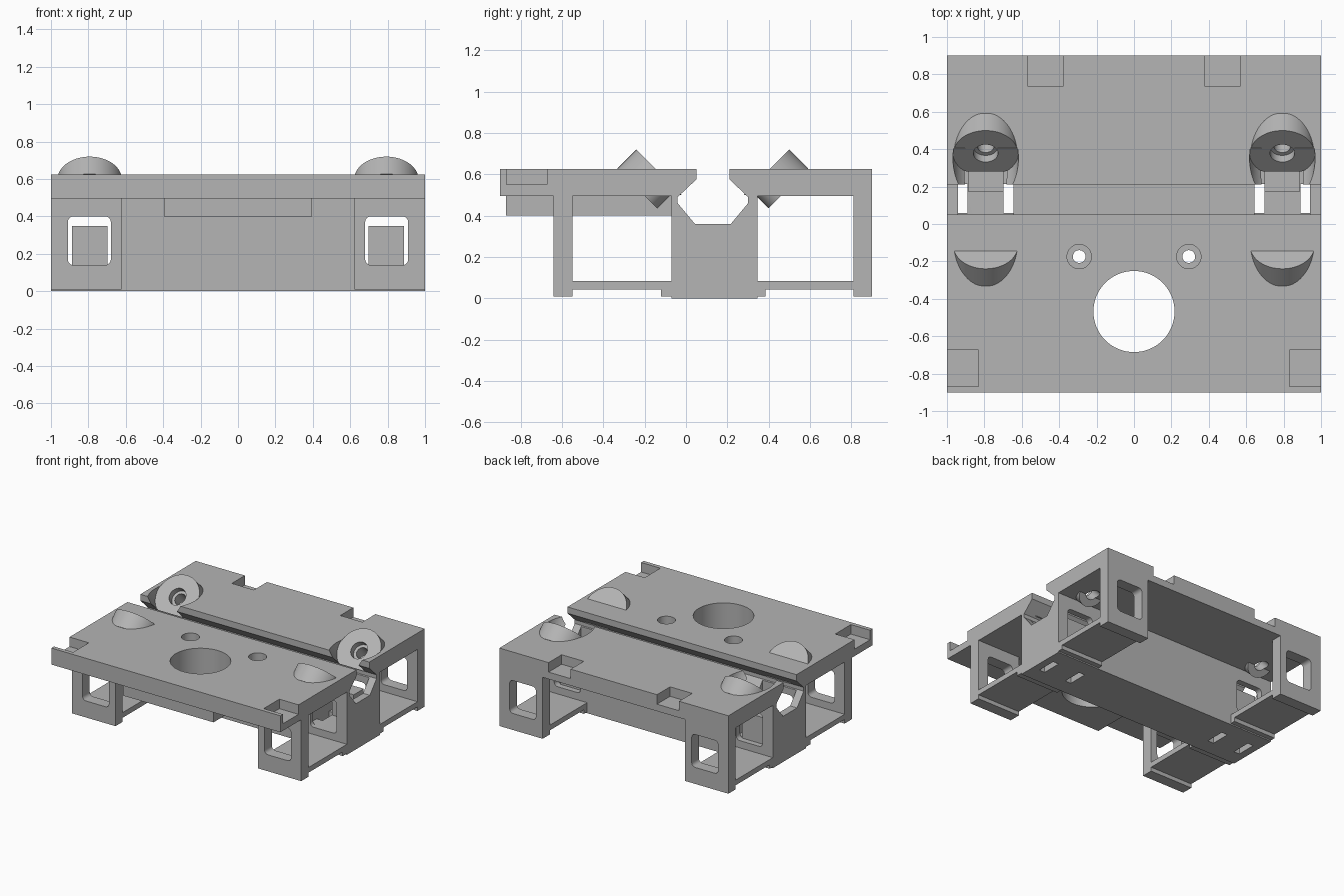
import bpy, bmesh, math
from mathutils import Vector, Matrix

cube = bpy.data.objects.get("Cube")
if cube:
    bpy.data.objects.remove(cube, do_unlink=True)

GREY = (0.46, 0.46, 0.46, 1)
grey = bpy.data.materials.new("plain grey")
grey.use_nodes = True
grey.diffuse_color = GREY
grey.node_tree.nodes["Principled BSDF"].inputs["Base Color"].default_value = GREY


def finish(name, bm):
    bmesh.ops.recalc_face_normals(bm, faces=bm.faces)
    mesh = bpy.data.meshes.new(name)
    bm.to_mesh(mesh)
    bm.free()
    mesh.materials.append(grey)
    obj = bpy.data.objects.new(name, mesh)
    bpy.context.collection.objects.link(obj)
    return obj


def box(name, x, y, z, round_y=0):
    """Box from three (low, high) ranges, edges along y optionally rounded."""
    bm = bmesh.new()
    bmesh.ops.create_cube(bm, size=1)
    for v in bm.verts:
        v.co = [r[0] if c < 0 else r[1] for c, r in zip(v.co, (x, y, z))]
    if round_y:
        edges = [e for e in bm.edges
                 if abs(e.verts[0].co.y - e.verts[1].co.y) > 1e-4]
        bmesh.ops.bevel(bm, geom=edges, offset=round_y, segments=5,
                        profile=0.5, affect='EDGES')
    return finish(name, bm)


def rod(name, start, end, radius):
    """Cylinder between two points."""
    start, end = Vector(start), Vector(end)
    axis = end - start
    bm = bmesh.new()
    bmesh.ops.create_cone(bm, cap_ends=True, segments=64, radius1=radius,
                          radius2=radius, depth=axis.length)
    turn = axis.to_track_quat('Z', 'Y').to_matrix().to_4x4()
    bm.transform(Matrix.Translation((start + end) / 2) @ turn)
    return finish(name, bm)


def mirrored(s, low, high):
    return (low, high) if s > 0 else (-high, -low)


def cut(targets, cutters):
    for target in targets:
        bpy.context.view_layer.objects.active = target
        for c in cutters:
            mod = target.modifiers.new("cut", 'BOOLEAN')
            mod.operation = 'DIFFERENCE'
            mod.solver = 'EXACT'
            mod.object = c
            bpy.ops.object.modifier_apply(modifier=mod.name)
    for c in cutters:
        bpy.data.objects.remove(c, do_unlink=True)


parts = []

# Top plate and central beam with the rail groove, as one extruded profile
profile = [(-.9, .495), (-.07, .495), (-.07, 0), (.345, 0), (.345, .495),
           (.9, .495), (.9, .625), (.21, .625), (.21, .575), (.3, .49),
           (.3, .46), (.217, .36), (.043, .36), (-.04, .46), (-.04, .49),
           (.05, .575), (.05, .625), (-.9, .625)]
bm = bmesh.new()
face = bm.faces.new([bm.verts.new((-1, y, z)) for y, z in profile])
ext = bmesh.ops.extrude_face_region(bm, geom=[face])
bmesh.ops.translate(bm, vec=(2, 0, 0),
                    verts=[g for g in ext["geom"] if isinstance(g, bmesh.types.BMVert)])
body = finish("plate_and_beam", bm)
parts.append(body)

# Thick pad under the front half, with the large bore and four bolt holes
pad = box("under_pad", (-.395, .395), (-.87, -.07), (.4, .495))
parts.append(pad)
bores = [rod("bore", (0, -.468, .3), (0, -.468, .7), .217)]
for x in (-.293, .293):
    for y in (-.174, -.76):
        bores.append(rod("bolt_hole", (x, y, .3), (x, y, .7), .034))
        bores.append(rod("bolt_head_seat", (x, y, .56), (x, y, .7), .065))
cut([body, pad], bores)

for s in (-1, 1):
    side = "left" if s > 0 else "right"
    cx = s * .793

    # Corner and rear mounting notches with their holes
    cut([body], [
        box("corner_notch", mirrored(s, .832, 1.1), (-.868, -.673), (.55, .7)),
        rod("corner_hole", (s * .925, -.767, .4), (s * .925, -.767, .7), .034),
        box("rear_notch", mirrored(s, .377, .57), (.737, 1), (.55, .7)),
        rod("rear_hole", (s * .472, .832, .4), (s * .472, .832, .7), .043)])

    # Chamber in the beam, open to the groove, front, back and bottom slots
    cut([body], [
        box("chamber", mirrored(s, .645, .94), (-.035, .295), (.14, .475)),
        box("tunnel", mirrored(s, .68, .91), (-.2, .5), (.14, .4), .03),
        box("slot_in", mirrored(s, .645, .697), (.06, .215), (-.1, .3)),
        box("slot_out", mirrored(s, .89, .94), (.06, .215), (-.1, .3))])

    # Bored block standing in the chamber
    block = box(side + "_clamp_block", mirrored(s, .697, .888), (.175, .3), (.12, .35))
    cut([block], [rod("hole", (cx, 0, .272), (cx, .5, .272), .053),
                  rod("seat", (cx, 0, .272), (cx, .19, .272), .066)])
    parts.append(block)

    # Tilted roller seats facing each other across the groove
    for d, end in ((1, "front"), (-1, "rear")):
        out = Vector((0, d, 1)).normalized()
        centre = Vector((cx, .13 - d * .248, .598))
        cut([body], [rod("clearance", centre, centre + out * .4, .175)])
        seat = rod(f"{side}_{end}_roller_seat", centre - out * .13, centre, .172)
        cut([seat], [box("trim", (-1, 1), (-1, 1), (0, .5))])
        boss = rod(f"{side}_{end}_roller_boss", centre - out * .13,
                   centre - out * .002, .1)
        cut([body, seat, boss], [
            rod("axle_hole", centre - out * .22, centre + out * .1, .044),
            rod("axle_seat", centre - out * .05, centre + out * .1, .066)])
        parts += [seat, boss]

    # Leg brackets: windowed leg, floor strip and small foot at the beam
    for end, leg_y, floor_y, foot_y in (
            ("front", (-.64, -.55), (-.56, -.07), (-.122, -.07)),
            ("rear", (.81, .9), (.345, .82), (.345, .385))):
        wide = mirrored(s, .622, 1)
        leg = box(f"{side}_{end}_leg", wide, leg_y, (.01, .496))
        cut([leg], [box("window", mirrored(s, .68, .91), (-1, 1), (.14, .4), .03)])
        floor = box(f"{side}_{end}_floor", wide, floor_y, (.042, .083))
        foot = box(f"{side}_{end}_foot", wide, foot_y, (.01, .043))
        parts += [leg, floor, foot]

# Smooth the round walls, keep the edges sharp
for obj in bpy.context.view_layer.objects:
    obj.select_set(obj in parts)
bpy.context.view_layer.objects.active = body
bpy.ops.object.shade_smooth_by_angle(angle=math.radians(30))
